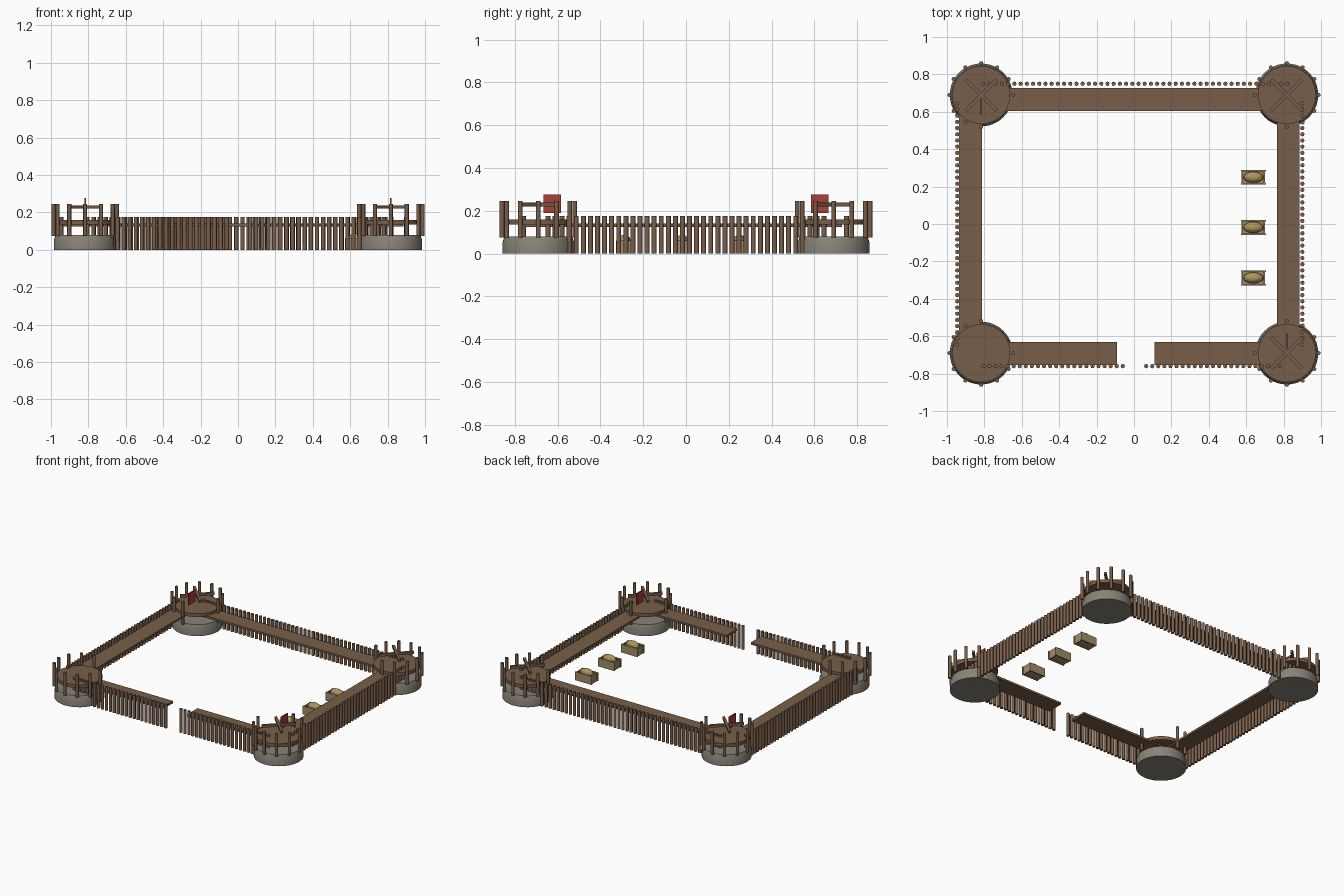
import bpy, bmesh
from math import cos, sin, pi, radians
from mathutils import Matrix, Vector

cube = bpy.data.objects.get("Cube")
if cube:
    bpy.data.objects.remove(cube, do_unlink=True)


def material(name, rgb):
    m = bpy.data.materials.new(name)
    m.use_nodes = True
    m.diffuse_color = (*rgb, 1)
    m.node_tree.nodes["Principled BSDF"].inputs["Base Color"].default_value = (*rgb, 1)
    return m


plank = material("plank brown", (0.19, 0.113, 0.067))
timber = material("timber brown", (0.195, 0.115, 0.072))
stone = material("grey stone", (0.25, 0.23, 0.19))
red = material("flag red", (0.40, 0.05, 0.035))
tan = material("crate tan", (0.36, 0.27, 0.14))
straw = material("straw yellow", (0.42, 0.31, 0.11))


def add_box(bm, lo, hi):
    lo, hi = Vector(lo), Vector(hi)
    mat = Matrix.Translation((lo + hi) / 2) @ Matrix.Diagonal((*(hi - lo), 1))
    bmesh.ops.create_cube(bm, size=1, matrix=mat)


def add_rod(bm, x, y, z0, z1, r, sides=8, r_top=None):
    bmesh.ops.create_cone(bm, cap_ends=True, segments=sides, radius1=r,
                          radius2=r if r_top is None else r_top, depth=z1 - z0,
                          matrix=Matrix.Translation((x, y, (z0 + z1) / 2)))


def finish(bm, name, mat, smooth=0):
    me = bpy.data.meshes.new(name)
    bm.to_mesh(me)
    bm.free()
    me.materials.append(mat)
    ob = bpy.data.objects.new(name, me)
    bpy.context.collection.objects.link(ob)
    if smooth:
        bpy.ops.object.select_all(action='DESELECT')
        ob.select_set(True)
        bpy.context.view_layer.objects.active = ob
        bpy.ops.object.shade_smooth_by_angle(angle=radians(smooth))
    return ob


# Corner towers: stone footing, plank deck, ring of posts open toward the yard
TX, TY, RING = 0.817, 0.69, 0.17


def tower(name, sx, sy, beams=True, flag=False):
    cx, cy = sx * TX, sy * TY
    bm = bmesh.new()
    add_rod(bm, cx, cy, 0, 0.05, 0.168, 48)
    add_rod(bm, cx, cy, 0.05, 0.08, 0.168, 48, 0.158)
    bmesh.ops.delete(bm, geom=[f for f in bm.faces
                               if abs(f.calc_center_median().z - 0.05) < 0.001],
                     context='FACES')
    bmesh.ops.remove_doubles(bm, verts=bm.verts, dist=0.0005)
    finish(bm, name + "_stone_base", stone, 40)

    bm = bmesh.new()
    add_rod(bm, cx, cy, 0.135, 0.16, 0.155, 48)
    finish(bm, name + "_deck", plank, 40)

    bm = bmesh.new()
    for i in range(12):
        a = i * pi / 6
        dx, dy = cos(a), sin(a)
        if dx * sx < -0.1 and dy * sy < -0.1:
            continue
        add_rod(bm, cx + RING * dx, cy + RING * dy, 0.075, 0.245, 0.011)
    finish(bm, name + "_posts", timber, 50)

    # Crossed beams above the deck
    if beams:
        bm = bmesh.new()
        for turn in (45, -45):
            mat = (Matrix.Translation((cx, cy, 0.229)) @ Matrix.Rotation(radians(turn), 4, 'Z')
                   @ Matrix.Diagonal((0.235, 0.018, 0.018, 1)))
            bmesh.ops.create_cube(bm, size=1, matrix=mat)
        finish(bm, name + "_crossed_beams", timber)
    if flag:
        bm = bmesh.new()
        ys = sorted((cy - sy * 0.025, cy - sy * 0.105))
        add_box(bm, (cx - 0.004, ys[0], 0.19), (cx + 0.004, ys[1], 0.277))
        finish(bm, name + "_flag", red)


tower("back_right_tower", -1, 1, flag=True)
tower("back_left_tower", 1, 1)
tower("front_right_tower", -1, -1, beams=False)
tower("front_left_tower", 1, -1, flag=True)


# Palisades: a row of round stakes between two points
def palisade(name, start, end, count):
    a, b = Vector(start), Vector(end)
    bm = bmesh.new()
    for i in range(count):
        p = a.lerp(b, i / (count - 1))
        add_rod(bm, p.x, p.y, 0, 0.175, 0.0115)
    finish(bm, name, timber, 50)


palisade("back_palisade", (-0.805, 0.75), (0.82, 0.75), 50)
palisade("right_palisade", (-0.945, -0.645), (-0.945, 0.645), 40)
palisade("left_palisade", (0.9, -0.645), (0.9, 0.645), 40)
palisade("front_right_palisade", (-0.805, -0.76), (-0.06, -0.76), 24)
palisade("front_left_palisade", (0.065, -0.76), (0.78, -0.76), 23)

# Raised walkways behind the stakes
walkways = {
    "back": (-0.82, 0.605, 0.82, 0.728),
    "right": (-0.935, -0.69, -0.812, 0.69),
    "left": (0.765, -0.69, 0.885, 0.69),
    "front_right": (-0.82, -0.755, -0.09, -0.63),
    "front_left": (0.11, -0.755, 0.82, -0.63),
}
for side, (x0, y0, x1, y1) in walkways.items():
    bm = bmesh.new()
    add_box(bm, (x0, y0, 0.125), (x1, y1, 0.14))
    finish(bm, side + "_walkway", plank)

# Supply crates heaped with straw
for i, cy in enumerate((0.25, -0.018, -0.288)):
    cx = 0.638
    bm = bmesh.new()
    for s in (-1, 1):
        add_box(bm, (cx - 0.067, cy + s * 0.036 - 0.004, 0),
                (cx + 0.067, cy + s * 0.036 + 0.004, 0.062))
        add_box(bm, (cx + s * 0.058 - 0.004, cy - 0.032, 0),
                (cx + s * 0.058 + 0.004, cy + 0.032, 0.062))
    add_box(bm, (cx - 0.054, cy - 0.032, 0.008), (cx + 0.054, cy + 0.032, 0.045))
    finish(bm, f"crate_{i + 1}", tan)
    bm = bmesh.new()
    bmesh.ops.create_uvsphere(bm, u_segments=12, v_segments=6, radius=1,
                              matrix=Matrix.Translation((cx, cy, 0.058))
                              @ Matrix.Diagonal((0.054, 0.03, 0.03, 1)))
    finish(bm, f"straw_heap_{i + 1}", straw)
